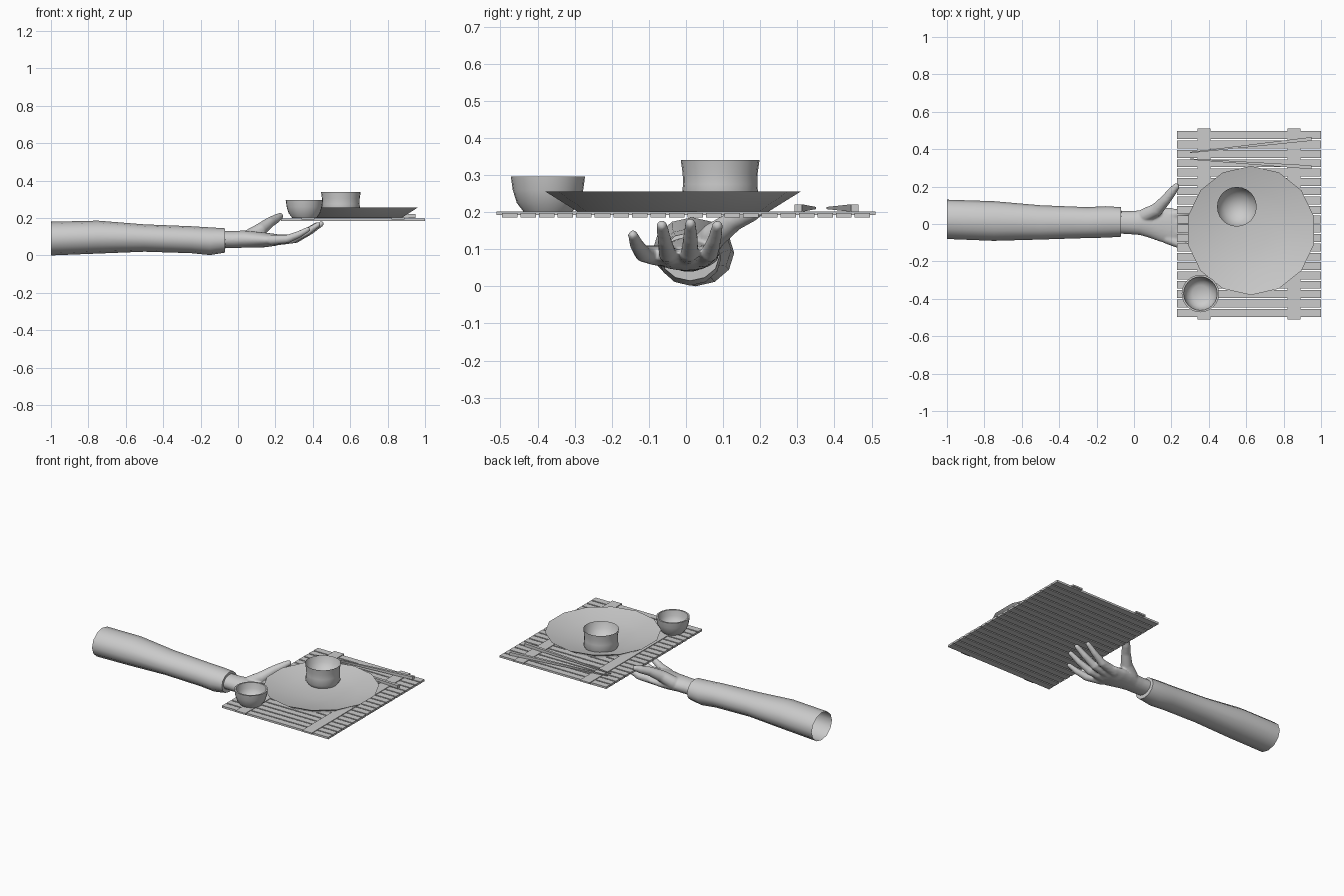
import bpy, bmesh
from math import sin, cos, pi, radians
from mathutils import Vector

if "Cube" in bpy.data.objects:
    bpy.data.objects.remove(bpy.data.objects["Cube"])


def finish(name, bm, angle=None):
    bmesh.ops.recalc_face_normals(bm, faces=bm.faces[:])
    me = bpy.data.meshes.new(name)
    bm.to_mesh(me)
    bm.free()
    ob = bpy.data.objects.new(name, me)
    bpy.context.collection.objects.link(ob)
    if angle:
        bpy.ops.object.select_all(action='DESELECT')
        ob.select_set(True)
        bpy.context.view_layer.objects.active = ob
        bpy.ops.object.shade_smooth_by_angle(angle=radians(angle))
    return ob


def loft(bm, rings, cap_start=True, cap_end=True):
    rows = [[bm.verts.new(p) for p in r] for r in rings]
    n = len(rows[0])
    for a, b in zip(rows, rows[1:]):
        for i in range(n):
            j = (i + 1) % n
            bm.faces.new((a[i], a[j], b[j], b[i]))
    if cap_start:
        bm.faces.new(rows[0][::-1])
    if cap_end:
        bm.faces.new(rows[-1])


def x_ring(x, cy, cz, ry, rz, n):
    return [(x, cy + ry * cos(2 * pi * i / n), cz + rz * sin(2 * pi * i / n)) for i in range(n)]


def lathe(name, x, y, profile, sides, angle):
    # profile of (radius, z); radius 0 ends become a single pole
    bm = bmesh.new()
    rings = [[(x + max(r, 1e-5) * cos(2 * pi * i / sides + pi / 2),
               y + max(r, 1e-5) * sin(2 * pi * i / sides + pi / 2), z)
              for i in range(sides)] for r, z in profile]
    loft(bm, rings, False, False)
    bmesh.ops.remove_doubles(bm, verts=bm.verts[:], dist=1e-4)
    return finish(name, bm, angle)


def box(bm, x0, x1, y0, y1, z0, z1):
    loft(bm, [[(x0, y0, z), (x1, y0, z), (x1, y1, z), (x0, y1, z)] for z in (z0, z1)])


def finger(bm, path):
    # rounded tapering tube through (x, y, z, radius) points
    pts = [Vector(p[:3]) for p in path]
    rings = []
    for k, p in enumerate(pts):
        t = (pts[min(k + 1, len(pts) - 1)] - pts[max(k - 1, 0)]).normalized()
        u = t.cross(Vector((0, 0, 1))).normalized()
        v = u.cross(t)
        r = path[k][3]
        rings.append([p + r * (cos(a) * u + sin(a) * v) for a in [2 * pi * i / 12 for i in range(12)]])
    part = bmesh.new()
    loft(part, rings)
    for p, q in zip(pts, path):
        s = bmesh.ops.create_uvsphere(part, u_segments=12, v_segments=8, radius=q[3])
        bmesh.ops.translate(part, verts=s['verts'], vec=p)
    bmesh.ops.recalc_face_normals(part, faces=part.faces[:])
    me = bpy.data.meshes.new("tmp")
    part.to_mesh(me)
    part.free()
    bm.from_mesh(me)
    bpy.data.meshes.remove(me)


# sleeve: open at the shoulder end, folded in at the cuff
bm = bmesh.new()
sections = [(-1, -.08, .13, 0, .18), (-.75, -.09, .122, .01, .186), (-.5, -.083, .10, .02, .166),
            (-.25, -.075, .09, .012, .156), (-.15, -.073, .095, .002, .15),
            (-.07, -.068, .09, .015, .145), (-.068, -.05, .07, .04, .128)]
loft(bm, [x_ring(x, (a + b) / 2, (c + d) / 2, (b - a) / 2, (d - c) / 2, 12)
          for x, a, b, c, d in sections], False, False)
finish("sleeve", bm, 40)

# hand: palm, thumb and fingers fused together
bm = bmesh.new()
palm = [(-.11, .01, .085, .06, .045), (-.02, .007, .085, .062, .046), (.03, .007, .087, .066, .046),
        (.08, .005, .085, .078, .044), (.14, -.003, .083, .092, .040),
        (.2, -.012, .083, .098, .032), (.245, -.012, .085, .088, .022)]
loft(bm, [x_ring(*p, 24) for p in palm])
finger(bm, [(.06, .045, .10, .04), (.12, .075, .137, .036), (.17, .13, .177, .028),
            (.205, .175, .197, .024), (.225, .2, .21, .018)])
finger(bm, [(.18, -.08, .083, .028), (.265, -.116, .088, .023), (.325, -.133, .112, .019), (.372, -.143, .138, .014)])
finger(bm, [(.19, -.04, .081, .03), (.295, -.05, .088, .024), (.37, -.058, .125, .019), (.427, -.065, .164, .015)])
finger(bm, [(.19, .003, .081, .03), (.31, .01, .09, .024), (.385, .012, .13, .02), (.445, .012, .169, .015)])
finger(bm, [(.19, .045, .081, .03), (.295, .064, .09, .024), (.365, .077, .126, .019), (.42, .085, .163, .015)])
hand = finish("hand", bm, 80)
mod = hand.modifiers.new("fuse", 'REMESH')
mod.mode = 'VOXEL'
mod.voxel_size = 0.006
mod.use_smooth_shade = True
soft = hand.modifiers.new("soften", 'SMOOTH')
soft.factor = 0.5
soft.iterations = 5

# slatted mat with two cross straps
bm = bmesh.new()
for i in range(20):
    y = -.475 + .05 * i
    box(bm, .23, 1, y - .021, y + .021, .185, .198)
finish("mat_slats", bm)
bm = bmesh.new()
for x in (.34, .82):
    box(bm, x, x + .07, -.51, .51, .192, .202)
finish("mat_straps", bm)

# plate and the two bowls
lathe("plate", .625, -.035, [(0, .2), (.255, .2), (.345, .256), (.22, .224), (.1, .213), (0, .21)], 14, 35)
lathe("rice_bowl", .55, .092, [(0, .213), (.09, .213), (.104, .235), (.1, .275), (.101, .305), (.106, .34),
                              (.095, .3), (.07, .27), (.035, .25), (0, .245)], 24, 45)
lathe("small_cup", .355, -.372, [(0, .2), (.065, .2), (.084, .225), (.095, .26), (.1, .296), (.09, .296),
                                (.084, .26), (.07, .23), (.045, .215), (0, .212)], 24, 45)

# tapered square chopsticks
bm = bmesh.new()
for y0, y1 in ((.347, .303), (.382, .455)):
    loft(bm, [[(x, y + a * w, .211 + b * w) for a, b in ((-1, -1), (1, -1), (1, 1), (-1, 1))]
              for x, y, w in ((.3, y0, .003), (.95, y1, .01))])
finish("chopsticks", bm)
